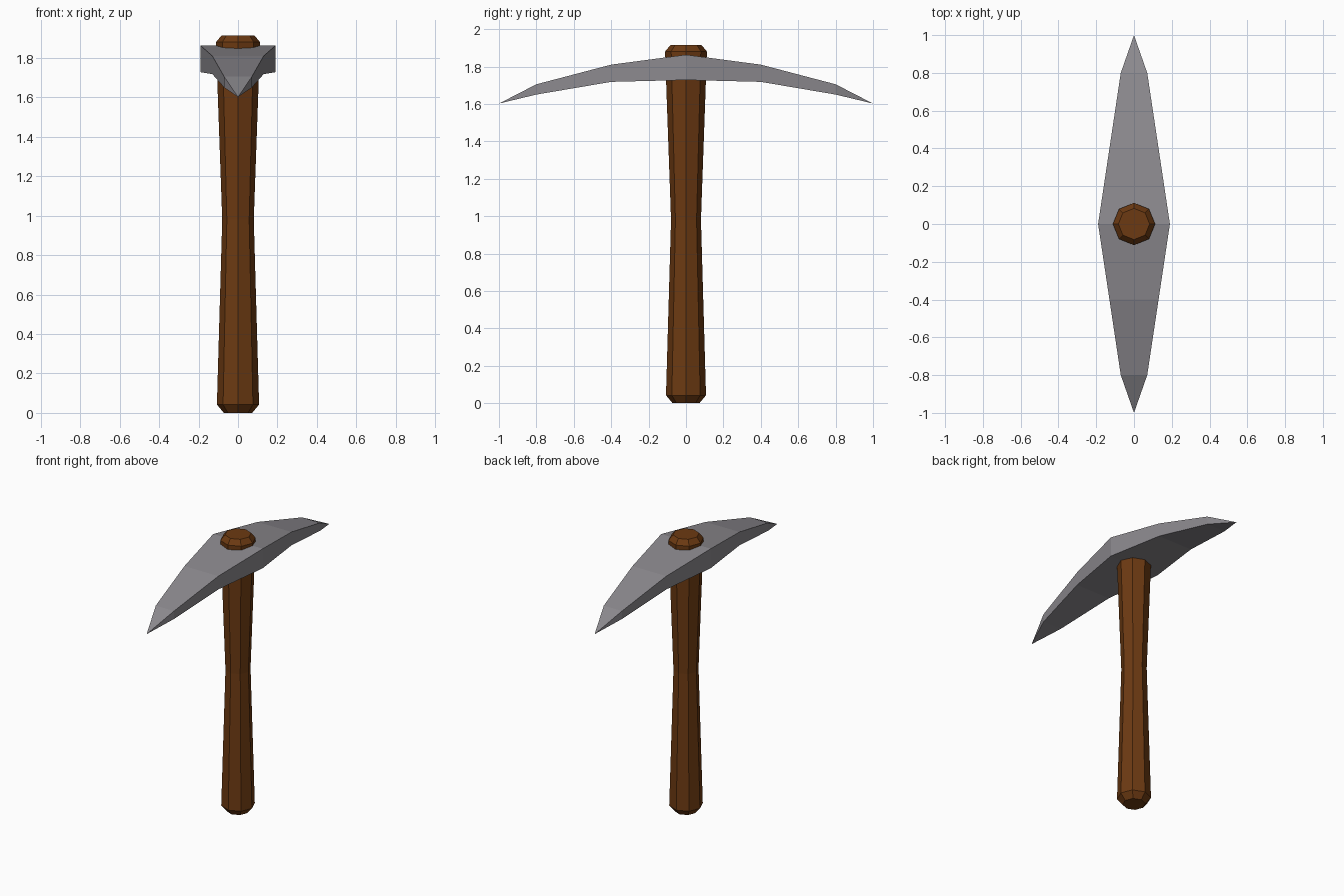
import bpy
import math

if "Cube" in bpy.data.objects:
    bpy.data.objects.remove(bpy.data.objects["Cube"])


def material(name, color):
    m = bpy.data.materials.new(name)
    m.diffuse_color = (*color, 1.0)
    m.use_nodes = True
    m.node_tree.nodes["Principled BSDF"].inputs["Base Color"].default_value = m.diffuse_color
    return m


def build(name, rings, mat, end_points=()):
    """Skin equal-sized rings into a closed solid; optional points close both ends."""
    n = len(rings[0])
    verts = [v for ring in rings for v in ring]
    faces = []
    for r in range(len(rings) - 1):
        a, b = r * n, (r + 1) * n
        faces += [(a + i, a + (i + 1) % n, b + (i + 1) % n, b + i) for i in range(n)]
    last = (len(rings) - 1) * n
    if end_points:
        s = len(verts)
        verts += end_points
        for i in range(n):
            j = (i + 1) % n
            faces += [(s, j, i), (s + 1, last + i, last + j)]
    else:
        faces += [tuple(reversed(range(n))), tuple(range(last, last + n))]
    mesh = bpy.data.meshes.new(name)
    mesh.from_pydata(verts, [], faces)
    mesh.validate()
    mesh.materials.append(mat)
    obj = bpy.data.objects.new(name, mesh)
    bpy.context.collection.objects.link(obj)
    return obj


wood = material("brown wood", (0.15, 0.042, 0.006))
steel = material("grey steel", (0.26, 0.25, 0.27))

# Handle: octagonal shaft, waisted in the middle, bevelled at both ends
profile = [(0.072, 0.0), (0.107, 0.042), (0.08, 0.98), (0.112, 1.88), (0.083, 1.915)]
build("handle", [[(r * math.cos(k * math.pi / 4), r * math.sin(k * math.pi / 4), z)
                  for k in range(8)] for r, z in profile], wood)

# Pick head: curved bar tapering to a point at each end
# (distance from middle, half width, bottom z, top z)
half = [(0.0, 0.19, 1.728, 1.863), (0.4, 0.13, 1.718, 1.81), (0.8, 0.07, 1.65, 1.705)]
sections = [(-y, w, b, t) for y, w, b, t in reversed(half[1:])] + half
build("pick_head", [[(w, y, b), (w, y, t), (-w, y, t), (-w, y, b)][::-1]
                    for y, w, b, t in sections], steel,
      [(0, -1, 1.602), (0, 1, 1.602)])

# Make every face point outwards
import bmesh
for obj in bpy.context.collection.objects:
    bm = bmesh.new()
    bm.from_mesh(obj.data)
    bmesh.ops.recalc_face_normals(bm, faces=bm.faces)
    bm.to_mesh(obj.data)
    bm.free()
